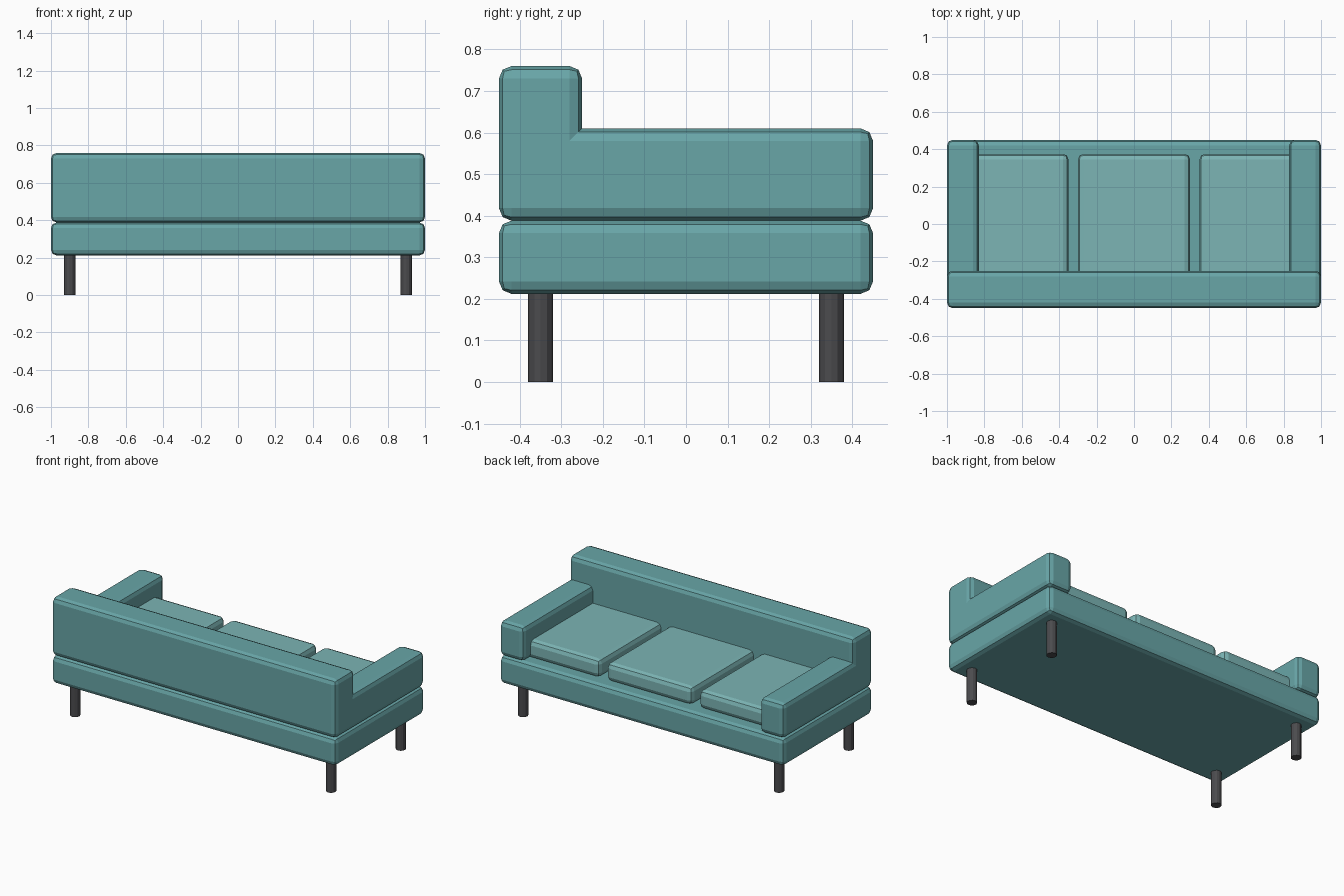
import bpy

if "Cube" in bpy.data.objects:
    bpy.data.objects.remove(bpy.data.objects["Cube"])


def material(name, colour):
    m = bpy.data.materials.new(name)
    m.diffuse_color = (*colour, 1)
    m.use_nodes = True
    m.node_tree.nodes["Principled BSDF"].inputs["Base Color"].default_value = m.diffuse_color
    return m


FABRIC = material("fabric", (0.14, 0.38, 0.39))
CUSHION = material("cushion_fabric", (0.20, 0.46, 0.46))
METAL = material("dark_metal", (0.07, 0.07, 0.075))


def box(name, lo, hi, mat, bevel=0.03):
    """Padded block between two corners, with chamfered edges."""
    bpy.ops.mesh.primitive_cube_add(
        size=1, location=[(a + b) / 2 for a, b in zip(lo, hi)])
    ob = bpy.context.object
    ob.name = name
    ob.scale = [b - a for a, b in zip(lo, hi)]
    bpy.ops.object.transform_apply(location=False, rotation=False, scale=True)
    mod = ob.modifiers.new("bevel", "BEVEL")
    mod.width = bevel
    mod.segments = 2
    ob.data.materials.append(mat)
    return ob


# Base and backrest
box("base", (-1, -0.45, 0.212), (1, 0.45, 0.388), FABRIC)
box("backrest", (-1, -0.45, 0.388), (1, -0.25, 0.76), FABRIC)

# Armrests, their rear ends buried in the backrest
for side, a, b in (("left", -1, -0.83), ("right", 0.83, 1)):
    box(side + "_armrest", (a, -0.35, 0.388), (b, 0.45, 0.61), FABRIC)

# Seat cushions, tucked under the arms and backrest
for name, x in (("left", -0.65), ("middle", 0), ("right", 0.65)):
    box(name + "_cushion", (x - 0.3, -0.33, 0.385), (x + 0.3, 0.375, 0.5), CUSHION)

# Round legs
for xs, xn in ((-1, "left"), (1, "right")):
    for ys, yn in ((-1, "front"), (1, "rear")):
        bpy.ops.mesh.primitive_cylinder_add(
            vertices=12, radius=0.03, depth=0.23,
            location=(0.9 * xs, 0.35 * ys, 0.115))
        leg = bpy.context.object
        leg.name = f"{yn}_{xn}_leg"
        leg.data.materials.append(METAL)
